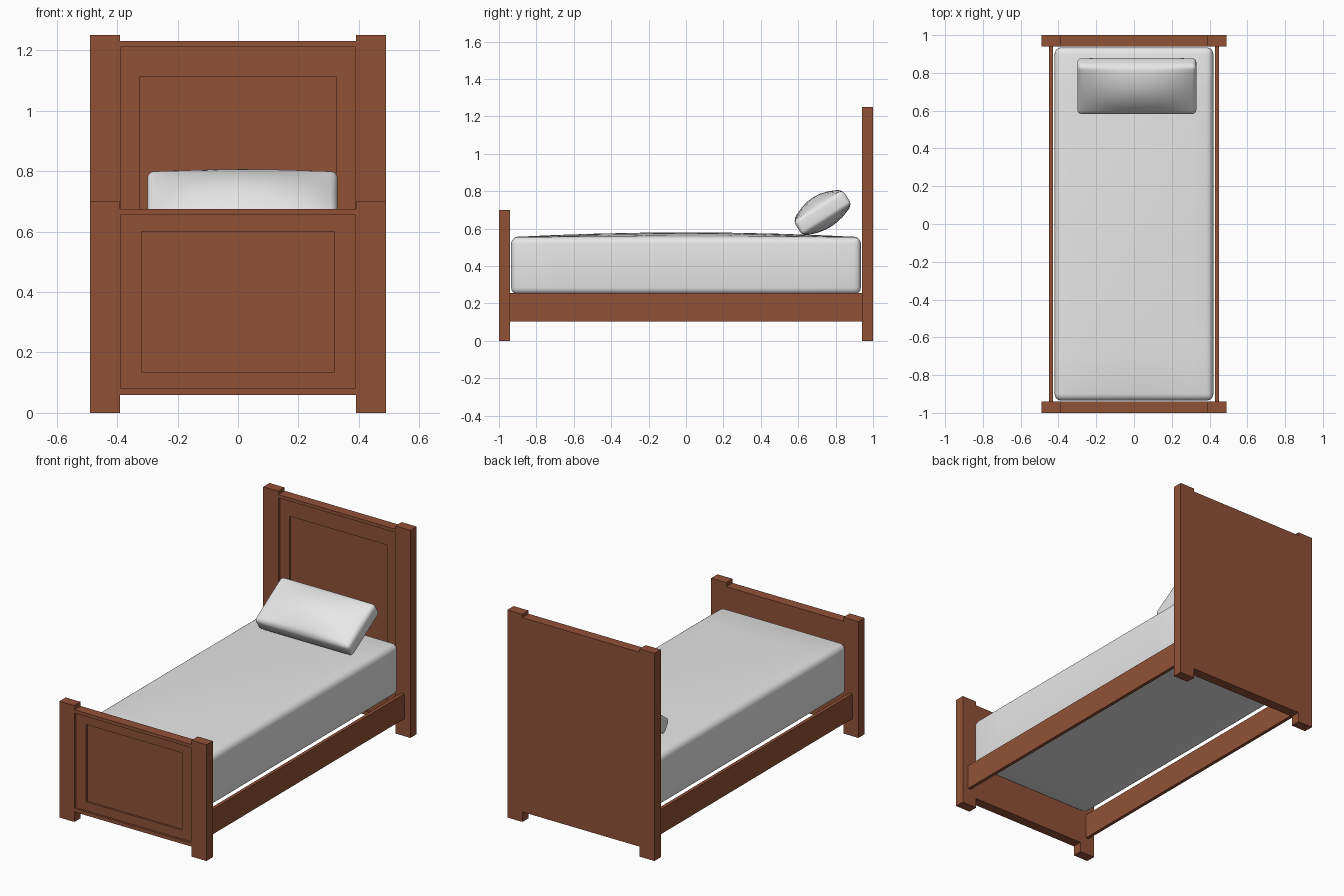
import bpy, bmesh, math
from mathutils import Matrix

if "Cube" in bpy.data.objects:
    bpy.data.objects.remove(bpy.data.objects["Cube"])


def material(name, rgb):
    m = bpy.data.materials.new(name)
    m.diffuse_color = (*rgb, 1)
    m.use_nodes = True
    m.node_tree.nodes["Principled BSDF"].inputs["Base Color"].default_value = m.diffuse_color
    return m


wood = material("reddish wood", (0.285, 0.083, 0.0375))
linen = material("white linen", (0.8, 0.8, 0.8))


def finish(name, bm, mat, smooth=False):
    bmesh.ops.recalc_face_normals(bm, faces=bm.faces)
    me = bpy.data.meshes.new(name)
    bm.to_mesh(me)
    bm.free()
    me.materials.append(mat)
    if smooth:
        me.polygons.foreach_set("use_smooth", [True] * len(me.polygons))
    ob = bpy.data.objects.new(name, me)
    bpy.context.collection.objects.link(ob)
    return ob


def box(name, x0, x1, y0, y1, z0, z1, mat):
    bm = bmesh.new()
    bmesh.ops.create_cube(bm, size=1)
    for v in bm.verts:
        v.co = ((x0 + x1) / 2 + v.co.x * (x1 - x0),
                (y0 + y1) / 2 + v.co.y * (y1 - y0),
                (z0 + z1) / 2 + v.co.z * (z1 - z0))
    return finish(name, bm, mat)


def panel(name, y0, y1, top, x_in, z_in_low, z_in_high):
    """Board with a two-step recessed panel on its front: nested rectangles, lofted."""
    d = 0.012
    rects = [(0.39, 0.06, top, y1), (0.39, 0.06, top, y0),
             (0.388, 0.082, top - 0.02, y0), (0.388, 0.082, top - 0.02, y0 + d),
             (x_in, z_in_low, z_in_high, y0 + d),
             (x_in, z_in_low, z_in_high, y0 + 2 * d)]
    bm = bmesh.new()
    loops = [[bm.verts.new(p) for p in
              ((-x, y, a), (x, y, a), (x, y, b), (-x, y, b))] for x, a, b, y in rects]
    for p, q in zip(loops, loops[1:]):
        for i in range(4):
            j = (i + 1) % 4
            bm.faces.new((p[i], p[j], q[j], q[i]))
    bm.faces.new(loops[0])
    bm.faces.new(loops[-1])
    return finish(name, bm, wood)


def cushion(name, sx, sy, sz, radius, bulge_top, bulge_bottom, matrix):
    """Rounded box whose broad faces swell toward the middle."""
    bm = bmesh.new()
    bmesh.ops.create_cube(bm, size=1)
    bmesh.ops.scale(bm, vec=(sx, sy, sz), verts=bm.verts)
    for axis in (0, 1):
        edges = [e for e in bm.edges
                 if abs((e.verts[0].co - e.verts[1].co)[axis]) > 1e-4]
        bmesh.ops.subdivide_edges(bm, edges=edges, cuts=7, use_grid_fill=True)
    sharp = [e for e in bm.edges if e.calc_face_angle(0) > 1]
    bmesh.ops.bevel(bm, geom=sharp, offset=radius, segments=4, profile=0.5,
                    affect='EDGES', clamp_overlap=True)
    for v in bm.verts:
        u, w, t = 2 * v.co.x / sx, 2 * v.co.y / sy, 2 * v.co.z / sz
        swell = max(0, 1 - u * u) * max(0, 1 - w * w)
        v.co.z += t * swell * (bulge_top if t > 0 else bulge_bottom)
    bm.transform(matrix)
    return finish(name, bm, linen, True)


# Corner posts and side rails
for s, side in ((-1, "left"), (1, "right")):
    xa, xb = sorted((s * 0.39, s * 0.49))
    box(side + "_foot_post", xa, xb, -1, -0.94, 0, 0.70, wood)
    box(side + "_head_post", xa, xb, 0.94, 1, 0, 1.25, wood)
    xa, xb = sorted((s * 0.43, s * 0.45))
    box(side + "_side_rail", xa, xb, -0.94, 0.94, 0.105, 0.255, wood)

# Panelled boards
panel("footboard", -1, -0.94, 0.675, 0.32, 0.135, 0.60)
panel("headboard", 0.94, 1, 1.23, 0.325, 0.18, 1.113)

# Mattress with a gently crowned top
cushion("mattress", 0.84, 1.87, 0.305, 0.035, 0.025, 0,
        Matrix.Translation((0, 0, 0.4025)))

# Pillow leaning back toward the headboard
cushion("pillow", 0.63, 0.312, 0.09, 0.022, 0.052, 0.042,
        Matrix.Translation((0.015, 0.73, 0.685)) @ Matrix.Rotation(math.radians(32.4), 4, 'X'))
